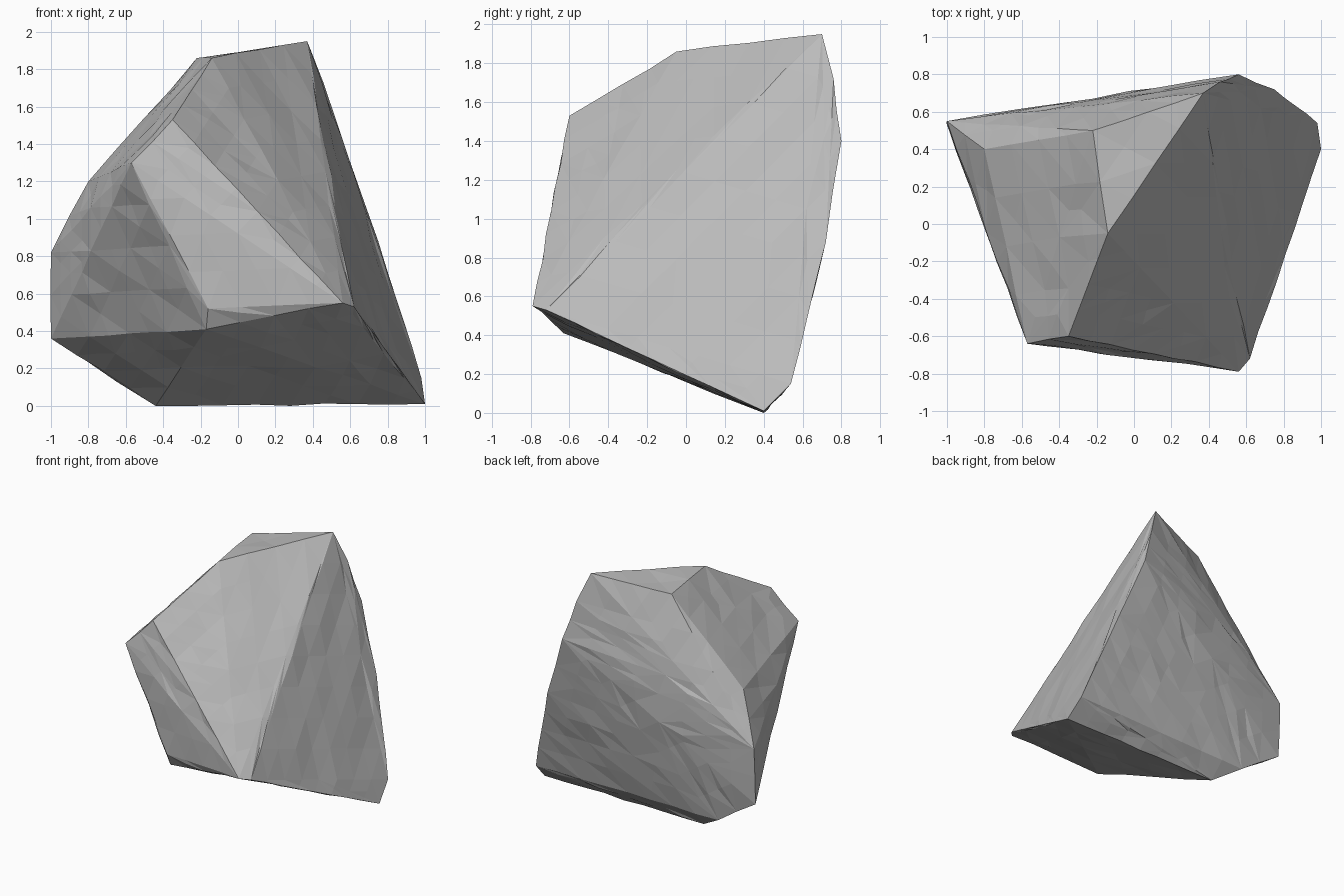
import bpy, bmesh, random
from mathutils import Vector

random.seed(4)
cube = bpy.data.objects.get("Cube")
if cube:
    bpy.data.objects.remove(cube, do_unlink=True)

# Stone colour
stone = bpy.data.materials.new("stone grey")
stone.use_nodes = True
grey = (0.5, 0.5, 0.5, 1)
stone.diffuse_color = grey
stone.node_tree.nodes["Principled BSDF"].inputs["Base Color"].default_value = grey

# Corners of the broken boulder, grouped by area
summit = [(.37, .70, 1.95), (-.14, -.05, 1.86), (-.22, .50, 1.86)]
front_shoulder = [(-.35, -.60, 1.53), (-.57, -.64, 1.30)]
front_lip = [(.56, -.79, .55), (.62, -.72, .53), (-.16, -.69, .52), (-.17, -.63, .41)]
right_side = [(-1, .53, .36), (-1, .55, .82), (-.80, .40, 1.20)]
back_edge = [(.56, .80, 1.40), (.46, .76, 1.72), (.75, .72, .88)]
foot = [(1, .40, .01), (.98, .54, .15), (-.44, .40, 0), (-.65, .51, .13)]

# Chisel the solid from its corners
bm = bmesh.new()
for p in summit + front_shoulder + front_lip + right_side + back_edge + foot:
    bm.verts.new(p)
hull = bmesh.ops.convex_hull(bm, input=bm.verts)
loose = [v for v in bm.verts if not v.link_faces]
bmesh.ops.delete(bm, geom=loose, context='VERTS')

# Break the large planes into small uneven facets, leaving the corners in place
corners = {v.co.copy().freeze() for v in bm.verts}
for cut in range(3):
    long_edges = [e for e in bm.edges if e.calc_length() > .3]
    bmesh.ops.subdivide_edges(bm, edges=long_edges, cuts=1)
    bmesh.ops.triangulate(bm, faces=bm.faces)
bm.normal_update()
for v in bm.verts:
    if v.co.copy().freeze() not in corners:
        v.co += v.normal * random.uniform(-.008, .006)
        v.co.z = max(v.co.z, 0)
bmesh.ops.recalc_face_normals(bm, faces=bm.faces)

mesh = bpy.data.meshes.new("boulder")
bm.to_mesh(mesh)
bm.free()
mesh.materials.append(stone)
boulder = bpy.data.objects.new("boulder", mesh)
bpy.context.collection.objects.link(boulder)
